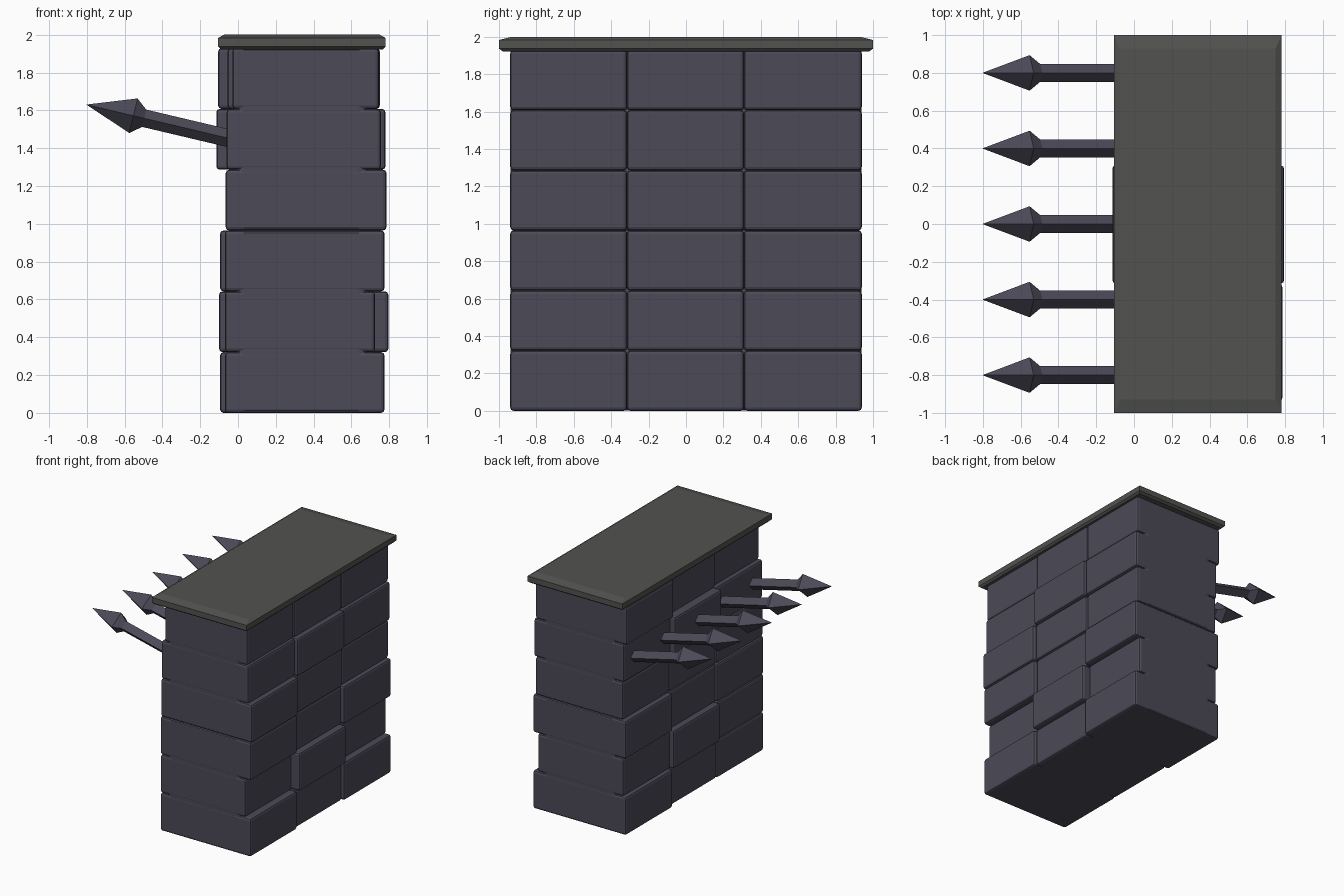
import bpy, bmesh, math
from mathutils import Matrix, Vector

if "Cube" in bpy.data.objects:
    bpy.data.objects.remove(bpy.data.objects["Cube"])


def material(name, rgb):
    m = bpy.data.materials.new(name)
    m.diffuse_color = (*rgb, 1)
    m.use_nodes = True
    m.node_tree.nodes["Principled BSDF"].inputs["Base Color"].default_value = m.diffuse_color
    return m


STONE = material("blue grey stone", (0.070, 0.068, 0.096))
CAPSTONE = material("grey capstone", (0.085, 0.085, 0.082))


def make_object(name, bm, mat):
    bmesh.ops.recalc_face_normals(bm, faces=bm.faces)
    mesh = bpy.data.meshes.new(name)
    bm.to_mesh(mesh)
    bm.free()
    mesh.materials.append(mat)
    ob = bpy.data.objects.new(name, mesh)
    bpy.context.collection.objects.link(ob)
    return ob


def loft(name, rings, mat, bevel=0.0, segments=1, matrix=None):
    """Join rings of equal point count and cap both ends."""
    bm = bmesh.new()
    loops = [[bm.verts.new(p) for p in ring] for ring in rings]
    n = len(loops[0])
    for a, b in zip(loops, loops[1:]):
        for i in range(n):
            j = (i + 1) % n
            bm.faces.new((a[i], a[j], b[j], b[i]))
    bm.faces.new(loops[0])
    bm.faces.new(loops[-1])
    if bevel:
        bmesh.ops.bevel(bm, geom=bm.edges[:], offset=bevel, segments=segments,
                        profile=0.5, affect='EDGES')
    if matrix:
        bm.transform(matrix)
    return make_object(name, bm, mat)


def rect(x0, x1, y0, y1, z):
    return [(x0, y0, z), (x1, y0, z), (x1, y1, z), (x0, y1, z)]


# Stone blocks: (left x, right x) for the near, middle and far column of each row
ROWS = [
    [(-0.070, 0.775), (-0.065, 0.755), (-0.095, 0.775)],
    [(-0.070, 0.725), (-0.100, 0.795), (-0.070, 0.730)],
    [(-0.070, 0.775), (-0.060, 0.750), (-0.095, 0.775)],
    [(-0.065, 0.785), (-0.060, 0.760), (-0.065, 0.750)],
    [(-0.060, 0.755), (-0.115, 0.780), (-0.075, 0.765)],
    [(-0.030, 0.745), (-0.055, 0.750), (-0.105, 0.750)],
]
COLUMNS = [-0.94, -0.315, 0.31, 0.94]
ROW_H = 0.3215
for r, row in enumerate(ROWS):
    for c, (x0, x1) in enumerate(row):
        y0, y1 = COLUMNS[c], COLUMNS[c + 1]
        z0, z1 = r * ROW_H, (r + 1) * ROW_H
        loft(f"stone_block_{r + 1}_{c + 1}",
             [rect(x0, x1, y0, y1, z0), rect(x0, x1, y0, y1, z1)],
             STONE, 0.018, 2)

# Wall core in two halves; its tapered corners leave wedge notches at the joints
PLAN = [(-0.025, -0.915), (0.02, -0.939), (0.65, -0.939), (0.705, -0.915),
        (0.705, 0.915), (0.65, 0.939), (0.02, 0.939), (-0.025, 0.915)]
for name, z0, z1 in (("lower_core", 0.001, 3 * ROW_H - 0.001),
                     ("upper_core", 3 * ROW_H + 0.001, 1.93)):
    loft(name, [[(x, y, z) for x, y in PLAN] for z in (z0, z1)], STONE, 0.012)

# Capstone slab with chamfered rims
loft("capstone", [
    rect(-0.09, 0.765, -0.98, 0.98, 1.922),
    rect(-0.105, 0.78, -1.0, 1.0, 1.937),
    rect(-0.105, 0.78, -1.0, 1.0, 1.983),
    rect(-0.075, 0.75, -0.93, 0.93, 2.0)], CAPSTONE)

# Row of four-sided spikes, tilted upward on the left face
BASE, TIP = Vector((0.0, 0.0, 1.441)), Vector((-0.80, 0.0, 1.63))
axis = TIP - BASE
length = axis.length
pitch = math.atan2(axis.z, -axis.x)
PROFILE = [(0.0, 0.047), (length - 0.312, 0.047),
           (length - 0.254, 0.094), (length, 0.001)]
rings = [[(-d, r * math.cos(k * math.pi / 2), r * math.sin(k * math.pi / 2))
          for k in range(4)] for d, r in PROFILE]
for i in range(5):
    place = (Matrix.Translation(BASE + Vector((0, -0.8 + 0.4 * i, 0)))
             @ Matrix.Rotation(pitch, 4, 'Y'))
    loft(f"spike_{i + 1}", rings, STONE, matrix=place)
